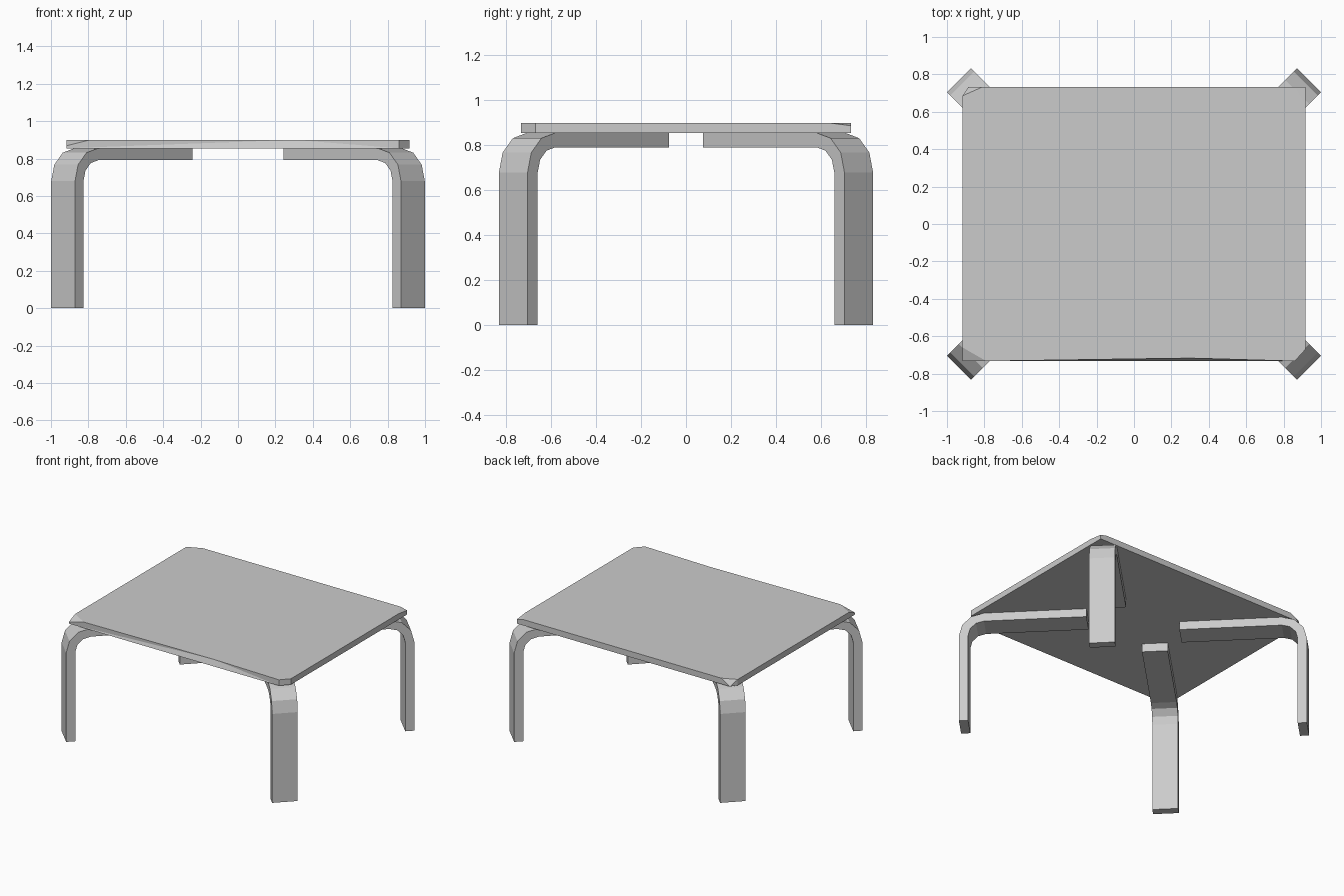
import bpy, bmesh
from math import sin, cos, radians, sqrt
from mathutils import Vector

cube = bpy.data.objects.get("Cube")
if cube:
    bpy.data.objects.remove(cube, do_unlink=True)

grey = bpy.data.materials.new("plain_grey")
grey.use_nodes = True
colour = (0.6, 0.6, 0.6, 1)
grey.diffuse_color = colour
grey.node_tree.nodes["Principled BSDF"].inputs["Base Color"].default_value = colour


def add_object(name, bm):
    bmesh.ops.recalc_face_normals(bm, faces=bm.faces)
    mesh = bpy.data.meshes.new(name)
    bm.to_mesh(mesh)
    bm.free()
    mesh.materials.append(grey)
    obj = bpy.data.objects.new(name, mesh)
    bpy.context.collection.objects.link(obj)
    return obj


# Bent leg: L-shaped strip profile (inward distance, height), extruded sideways
THICK, WIDTH, REACH = 0.064, 0.18, 0.89
BEND, SPRING = 0.175, 0.68


def strip_edge(radius, steps=3):
    arc = [(BEND - radius * cos(radians(90 * i / steps)),
            SPRING + radius * sin(radians(90 * i / steps))) for i in range(steps + 1)]
    return [(BEND - radius, 0)] + arc + [(REACH, SPRING + radius)]


def make_leg(name, sx, sy):
    profile = strip_edge(BEND) + strip_edge(BEND - THICK)[::-1]
    foot = Vector((0.935 * sx, 0.768 * sy, 0))
    inward = Vector((-sx, -sy, 0)) / sqrt(2)
    side = Vector((-sy, sx, 0)) / sqrt(2)
    bm = bmesh.new()
    verts = [bm.verts.new(foot + inward * s + side * (WIDTH / 2) + Vector((0, 0, z)))
             for s, z in profile]
    face = bm.faces.new(verts)
    new = bmesh.ops.extrude_face_region(bm, geom=[face])["geom"]
    bmesh.ops.translate(bm, vec=-side * WIDTH,
                        verts=[v for v in new if isinstance(v, bmesh.types.BMVert)])
    add_object(name, bm)


for end, sy in (("front", -1), ("back", 1)):
    for hand, sx in (("left", 1), ("right", -1)):
        make_leg(f"{end}_{hand}_leg", sx, sy)

# Tabletop: slab with a differently trimmed corner at each end
X, Y, LOW, TOP = 0.917, 0.733, 0.855, 0.9
bottom = [(-X, -Y), (0.86, -Y), (X, -0.67), (X, Y), (-0.885, Y), (-X, 0.685)]
top = [(-0.79, -Y), (-X, -0.66), (0.86, -Y), (X, -0.67),
       (X, 0.63), (0.86, Y), (-0.81, Y), (-X, 0.685)]
mid_corners = [(-X, -Y, 0.868), (X, Y, 0.887)]
points = [(x, y, LOW) for x, y in bottom] + [(x, y, TOP) for x, y in top] + mid_corners

bm = bmesh.new()
for p in points:
    bm.verts.new(p)
bmesh.ops.convex_hull(bm, input=bm.verts)
bmesh.ops.dissolve_limit(bm, angle_limit=radians(1), verts=bm.verts, edges=bm.edges)

# Slight dip in the front upper edge
front = [e for e in bm.edges
         if all(v.co.z > TOP - 0.001 and v.co.y < -Y + 0.001 for v in e.verts)]
for v in bmesh.ops.bisect_edges(bm, edges=front, cuts=1)["geom_split"]:
    if isinstance(v, bmesh.types.BMVert) and abs(v.co.x) < 0.3:
        v.co.x, v.co.y = 0.3, -0.717
bmesh.ops.triangulate(bm, faces=[f for f in bm.faces if f.normal.y < -0.9])
add_object("tabletop", bm)
